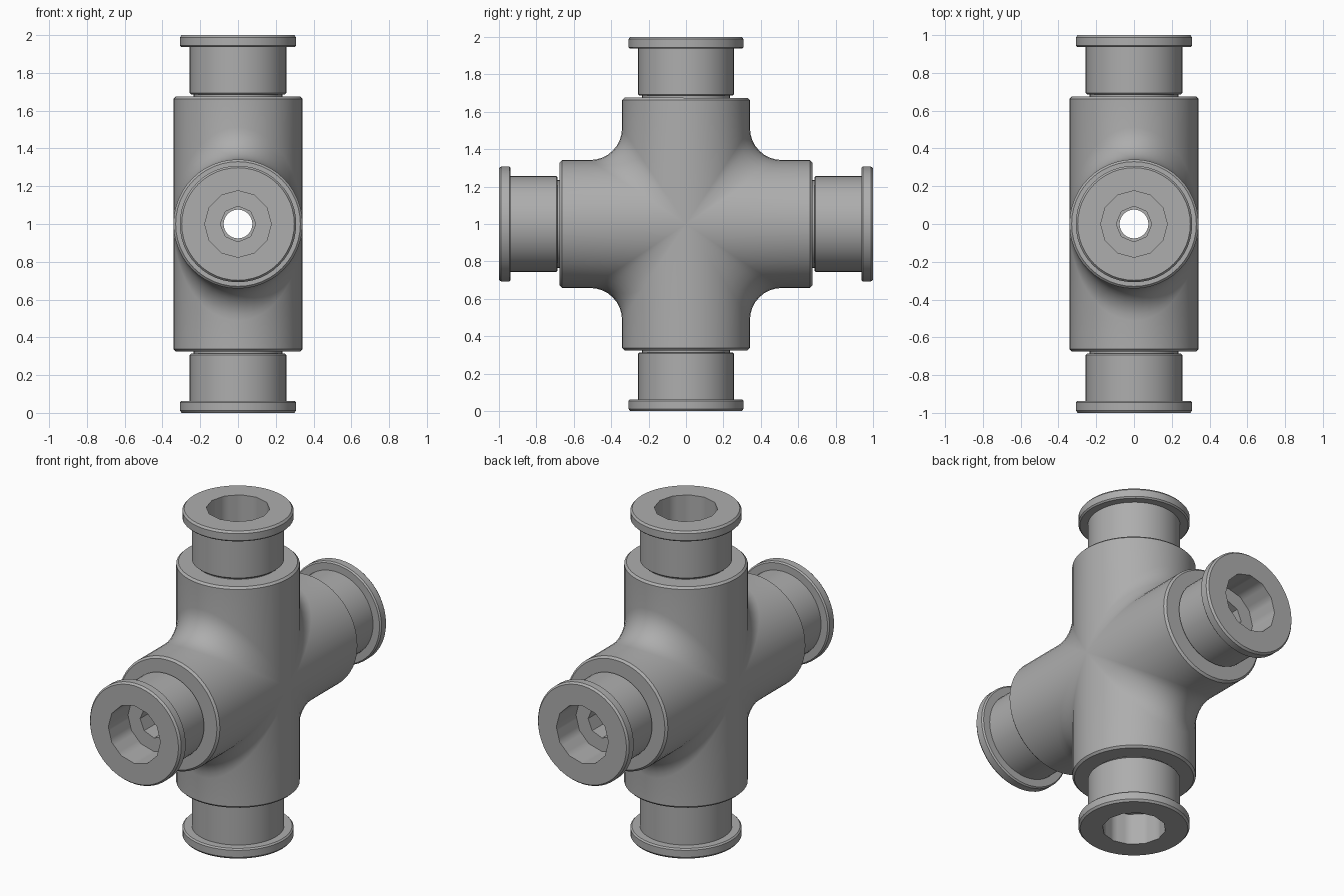
import bpy, bmesh
from math import sin, cos, pi, radians
from mathutils import Vector, Matrix

cube = bpy.data.objects.get("Cube")
if cube:
    bpy.data.objects.remove(cube)

steel = bpy.data.materials.new("grey_steel")
steel.use_nodes = True
GREY = (0.42, 0.42, 0.42, 1)
steel.diffuse_color = GREY
steel.node_tree.nodes["Principled BSDF"].inputs["Base Color"].default_value = GREY

R, FILLET = 0.342, 0.17        # body radius and blend between arms
END, CHAMFER = 0.675, 0.012    # arm end and its bevel
HOLE = 0.076                   # through passage radius
SEGS = 48


def skin(bm, rows, wrap_rows):
    """Join equal closed loops of points with quads."""
    loops = [[bm.verts.new(p) for p in row] for row in rows]
    n = len(loops[0])
    pairs = list(zip(loops, loops[1:]))
    if wrap_rows:
        pairs.append((loops[-1], loops[0]))
    for a, b in pairs:
        for i in range(n):
            j = (i + 1) % n
            bm.faces.new((a[i], a[j], b[j], b[i]))


def finish(name, bm):
    bmesh.ops.remove_doubles(bm, verts=bm.verts, dist=0.0002)
    bmesh.ops.recalc_face_normals(bm, faces=bm.faces)
    mesh = bpy.data.meshes.new(name)
    bm.to_mesh(mesh)
    bm.free()
    mesh.materials.append(steel)
    obj = bpy.data.objects.new(name, mesh)
    bpy.context.collection.objects.link(obj)
    bpy.ops.object.select_all(action='DESELECT')
    obj.select_set(True)
    bpy.context.view_layer.objects.active = obj
    bpy.ops.object.shade_smooth_by_angle(angle=radians(32))
    return obj


def quarter_section(t, steps=8):
    """Closed section of one corner: passage, arm end, blend, other arm end."""
    s, c = sin(t), cos(t)
    up = [Vector((r * s, r * c, h)) for r, h in
          ((HOLE, END), (R - CHAMFER, END), (R, END - CHAMFER))]
    side = [Vector((p.x, p.z, p.y)) for p in reversed(up)]
    centre = (R + FILLET) * Vector((s, c, c))
    blend = []
    for i in range(steps + 1):
        a = i / steps * pi / 2
        d = Vector((-s, -c * cos(a), -c * sin(a)))
        blend.append(centre + FILLET * d.normalized())
    return up + blend + side + [HOLE * Vector((s, c, c))]


# Four-way body: one blended corner turned about x
bm = bmesh.new()
for k in range(4):
    turn = Matrix.Translation((0, 0, 1)) @ Matrix.Rotation(k * pi / 2, 4, 'X')
    rows = []
    for i in range(SEGS // 2 + 1):
        t = -pi / 2 + i * 2 * pi / SEGS
        rows.append([turn @ p for p in quarter_section(t)])
    skin(bm, rows, False)
finish("cross_body", bm)

# Flanged end fitting: (radius, distance from centre, sides)
PROFILE = [
    (0.235, 0.675, 48), (0.235, 0.686, 48), (0.249, 0.686, 48), (0.256, 0.693, 48),
    (0.256, 0.937, 48), (0.3, 0.937, 48), (0.308, 0.945, 48), (0.308, 0.988, 48),
    (0.298, 1.0, 48), (0.176, 1.0, 12), (0.176, 0.81, 12),
    (0.094, 0.81, 8), (0.094, 0.675, 8),
]


def polygon_radius(r, sides, a):
    """Radius at an angle of a regular polygon with the given sides."""
    if sides == SEGS:
        return r
    half = pi / sides
    return r * cos(half) / cos((a + 1e-9) % (2 * half) - half)


for k, name in enumerate(("top", "front", "bottom", "back")):
    turn = Matrix.Translation((0, 0, 1)) @ Matrix.Rotation(k * pi / 2, 4, 'X')
    bm = bmesh.new()
    rows = []
    for i in range(SEGS):
        a = i * 2 * pi / SEGS
        row = []
        for r, h, sides in PROFILE:
            q = polygon_radius(r, sides, a)
            row.append(turn @ Vector((q * cos(a), q * sin(a), h)))
        rows.append(row)
    skin(bm, rows, True)
    finish(name + "_flanged_fitting", bm)
